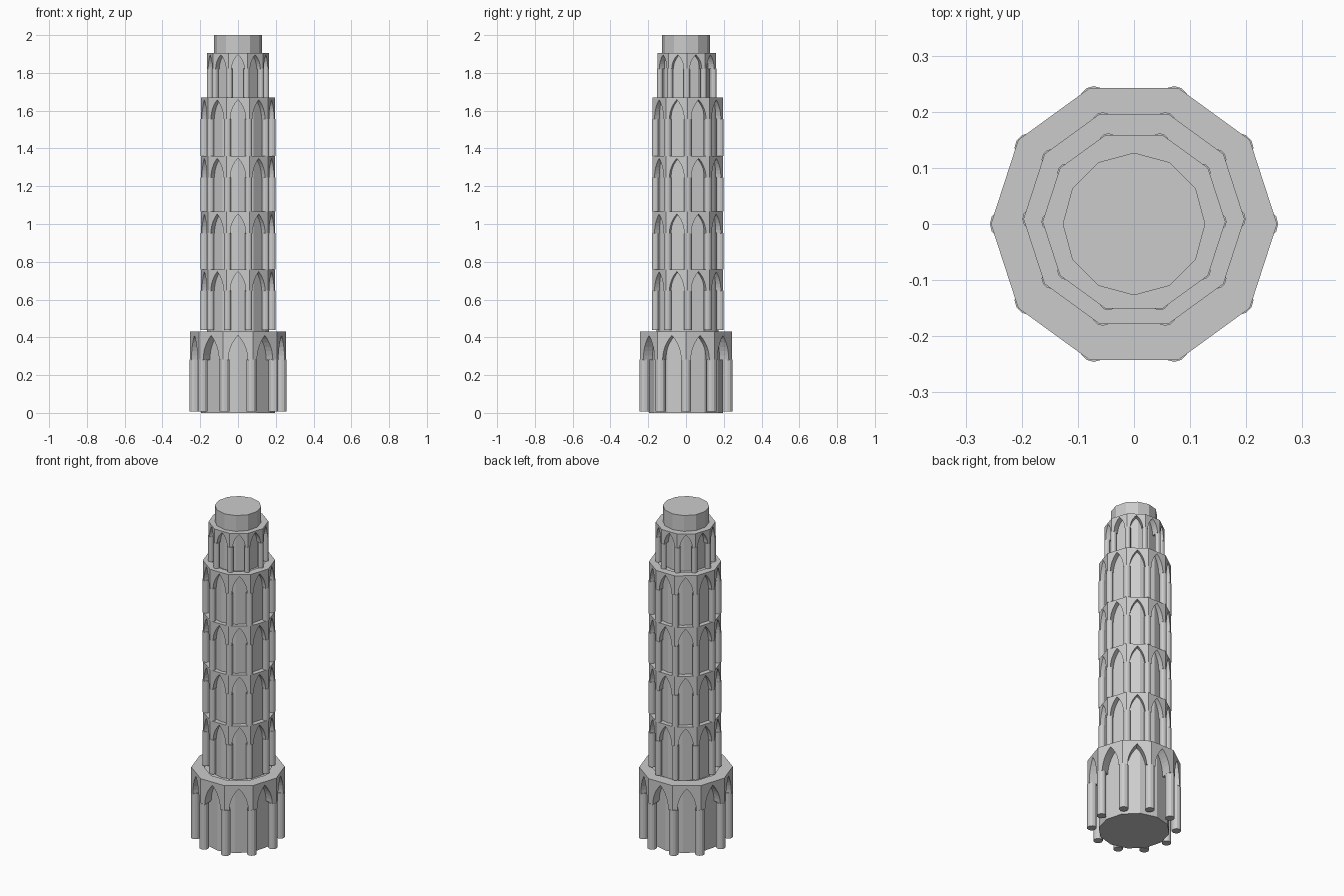
import bpy, bmesh
from math import sin, cos, pi, sqrt, atan2
from mathutils import Vector, Matrix

if "Cube" in bpy.data.objects:
    bpy.data.objects.remove(bpy.data.objects["Cube"])

SIDES = 10


def finish(bm, name):
    bmesh.ops.remove_doubles(bm, verts=bm.verts, dist=0.0002)
    bmesh.ops.recalc_face_normals(bm, faces=bm.faces)
    me = bpy.data.meshes.new(name)
    bm.to_mesh(me)
    bm.free()
    ob = bpy.data.objects.new(name, me)
    bpy.context.collection.objects.link(ob)
    return ob


def cylinder(bm, x, y, z0, z1, r, n):
    bmesh.ops.create_cone(bm, cap_ends=True, segments=n, radius1=r, radius2=r,
                          depth=z1 - z0,
                          matrix=Matrix.Translation((x, y, (z0 + z1) / 2)))


def core(name, z0, z1, r, y=0):
    bm = bmesh.new()
    cylinder(bm, 0, y, z0, z1, r, 12)
    finish(bm, name)


def arch_points(half, spring, height, n=6):
    # pointed arch made of two mirrored arcs
    c = (height ** 2 - half ** 2) / (2 * half)
    rad, end = half + c, atan2(height, c)
    left = [(c - rad * cos(end * i / n), spring + rad * sin(end * i / n))
            for i in range(n + 1)]
    left[-1] = (0, spring + height)
    return left + [(-u, z) for u, z in reversed(left[:-1])]


def arcade(name, z0, spring, z1, apex, r_out, r_in, r_col, y=0):
    # ring of arched wall blocks
    bm = bmesh.new()
    half = r_out * sin(pi / SIDES) - r_col * 1.05
    arch = arch_points(half, spring, apex - spring)
    for k in range(SIDES):
        rot = Matrix.Rotation((k + 0.5) * 2 * pi / SIDES, 3, 'Z')

        def row(r):
            hw, d = r * sin(pi / SIDES), r * cos(pi / SIDES)
            pts = [(-hw, spring)] + arch + [(hw, spring)]
            off = Vector((0, y, 0))
            low = [bm.verts.new(rot @ Vector((d, u, z)) + off) for u, z in pts]
            top = [bm.verts.new(rot @ Vector((d, u, z1)) + off) for u, z in pts]
            return low, top

        (fl, ft), (bl, bt) = row(r_out), row(r_in)
        for i in range(len(fl) - 1):
            j = i + 1
            bm.faces.new((fl[i], fl[j], ft[j], ft[i]))
            bm.faces.new((bl[j], bl[i], bt[i], bt[j]))
            bm.faces.new((fl[j], fl[i], bl[i], bl[j]))
            bm.faces.new((ft[i], ft[j], bt[j], bt[i]))
    finish(bm, name + "_arches")

    # columns under the corners
    bm = bmesh.new()
    rc = r_out + 0.002 - r_col
    for k in range(SIDES):
        a = k * 2 * pi / SIDES
        cylinder(bm, rc * cos(a), rc * sin(a) + y, z0, spring + 0.002, r_col, 12)
    finish(bm, name + "_columns")


# solid shafts
core("base_core", 0.0, 0.425, 0.195)
core("middle_core", 0.42, 1.665, 0.165, 0.008)
core("top_drum", 1.66, 2.0, 0.127)

# base arcade
arcade("base", 0.008, 0.28, 0.43, 0.41, 0.255, 0.185, 0.026)

# four equal galleries
for i, (z0, z1) in enumerate([(0.44, 0.76), (0.76, 1.065), (1.065, 1.36), (1.36, 1.67)]):
    arcade(f"gallery_{i + 1}", z0, z1 - 0.115, z1, z1 - 0.012,
           0.197, 0.152, 0.019, 0.009)

# smaller belfry arcade
arcade("belfry", 1.67, 1.82, 1.905, 1.896, 0.163, 0.117, 0.016, 0.004)
